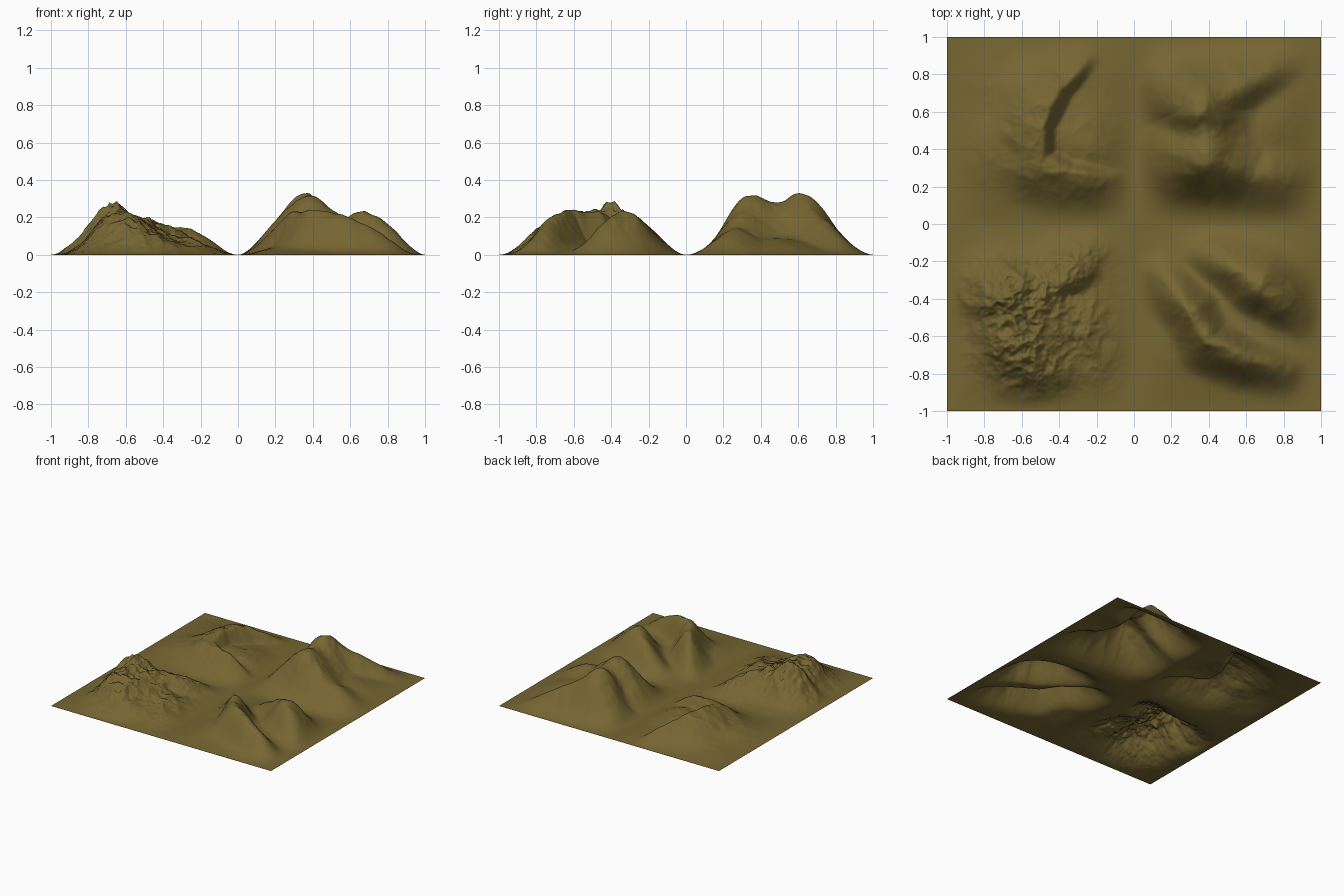
import bpy, bmesh, math
from mathutils import Vector, noise

if "Cube" in bpy.data.objects:
    bpy.data.objects.remove(bpy.data.objects["Cube"])

# Single earth colour
earth = bpy.data.materials.new("olive_earth")
earth.diffuse_color = (0.18, 0.132, 0.032, 1)
earth.use_nodes = True
earth.node_tree.nodes["Principled BSDF"].inputs["Base Color"].default_value = earth.diffuse_color


def smooth(t):
    t = max(0.0, min(1.0, t)) ** 0.85
    return t * t * (3 - 2 * t)


def ridge(x, y, pts, w_left, w_right):
    """Height of a crest polyline with a different slope on each side."""
    best = 0
    for (ax, ay, az), (bx, by, bz) in zip(pts, pts[1:]):
        dx, dy = bx - ax, by - ay
        length = math.hypot(dx, dy)
        t = max(0, min(1, ((x - ax) * dx + (y - ay) * dy) / length ** 2))
        d = math.hypot(x - ax - t * dx, y - ay - t * dy)
        side = (dx * (y - ay) - dy * (x - ax)) / length / max(d, 1e-6)
        w = w_right + (w_left - w_right) * (0.5 + 0.5 * side)
        best = max(best, (az + t * (bz - az)) * math.exp(-(d / w) ** 2))
    return best


def terrain_tile(name, cx, cy, chains, rough, freq, warp):
    """One square of landscape, fading to zero height at its border."""
    bm = bmesh.new()
    bmesh.ops.create_grid(bm, x_segments=150, y_segments=150, size=0.5)
    for v in bm.verts:
        x, y = v.co.x + cx, v.co.y + cy
        edge = smooth((0.5 - abs(v.co.x)) / 0.29) * smooth((0.5 - abs(v.co.y)) / 0.29)
        p = Vector((x * freq, y * freq, 3.7))
        n = noise.noise_vector(p * 0.7)
        wx, wy = x + warp * n.x, y + warp * n.y
        h = (sum(ridge(wx, wy, *c) ** 4 for c in chains) + 0.03 ** 4) ** 0.25
        # creased detail, stronger on high ground
        crease = sum((0.4 - abs(noise.noise(p * 2 ** k))) / 1.8 ** k for k in range(3))
        v.co = (x, y, max(0, edge * h * (1 + rough * (crease - 0.4))))
    for f in bm.faces:
        f.smooth = True
    me = bpy.data.meshes.new(name)
    bm.to_mesh(me)
    bm.free()
    me.materials.append(earth)
    ob = bpy.data.objects.new(name, me)
    bpy.context.collection.objects.link(ob)


# Twin-topped mountain with a valley between the summits
terrain_tile("twin_summit_mountain", 0.5, 0.5, [
    ([(.14, .66, .2), (.35, .6, .285), (.55, .72, .19), (.75, .88, .12)], .28, .14),
    ([(.2, .36, .22), (.37, .36, .28), (.5, .31, .21), (.64, .26, .15), (.87, .22, .13)], .18, .26),
    ([(.39, .36, .25), (.36, .6, .255)], .17, .22),
    ([(.55, .48, .1), (.8, .5, .07)], .25, .25),
], 0.1, 4, 0.015)

# Two parallel ridges
terrain_tile("parallel_ridges", 0.5, -0.5, [
    ([(.12, -.28, .14), (.32, -.47, .235), (.4, -.62, .24), (.6, -.72, .2), (.8, -.8, .12)], .11, .14),
    ([(.43, -.12, .16), (.56, -.23, .2), (.67, -.34, .235), (.9, -.46, .18)], .2, .125),
    ([(.2, -.6, .05), (.6, -.55, .05)], .25, .25),
], 0.1, 5, 0.015)

# Curved scarp around a bowl
terrain_tile("crater_scarp", -0.5, 0.5, [
    ([(-.28, .85, .1), (-.4, .72, .16), (-.5, .52, .2), (-.47, .36, .16),
      (-.36, .26, .15), (-.12, .22, .15)], .07, .23),
    ([(-.35, .45, .08), (-.15, .38, .09)], .25, .25),
    ([(-.85, .4, .06), (-.6, .42, .09)], .25, .25),
], 0.16, 5, 0.03)

# Craggy rocky peak
terrain_tile("craggy_peak", -0.5, -0.5, [
    ([(-.88, -.41, .15), (-.66, -.41, .245), (-.5, -.41, .18), (-.28, -.18, .13)], .22, .12),
    ([(-.66, -.42, .2), (-.62, -.62, .21), (-.55, -.8, .16)], .22, .22),
    ([(-.6, -.5, .17), (-.3, -.55, .1), (-.12, -.7, .07)], .2, .24),
], 0.32, 9, 0.035)
